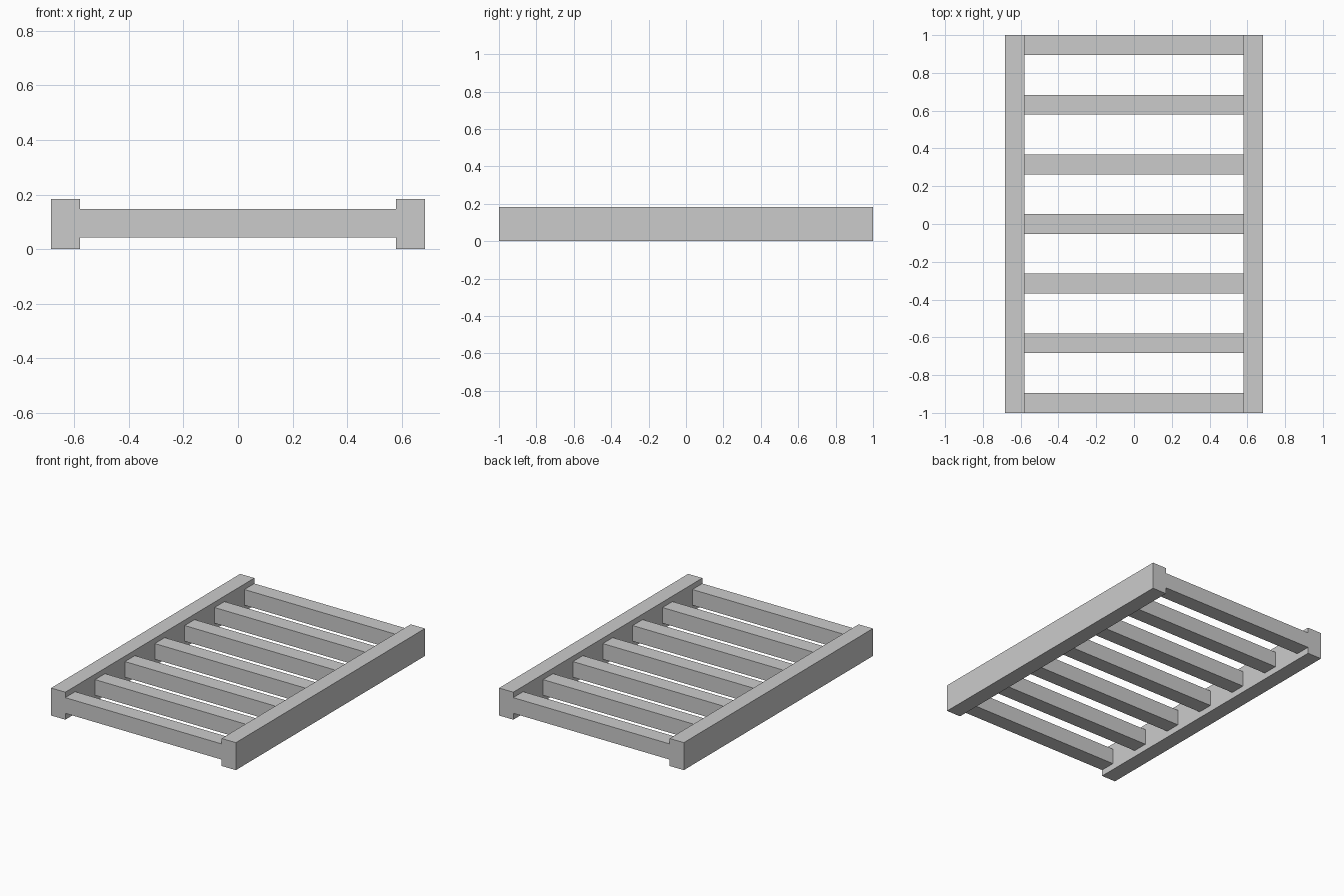
import bpy

if "Cube" in bpy.data.objects:
    bpy.data.objects.remove(bpy.data.objects["Cube"])

RAIL_OUT, RAIL_IN, RAIL_H = 0.684, 0.579, 0.184
RUNG, RUNG_Z, COUNT = 0.105, 0.095, 7


def box(name, center, size):
    bpy.ops.mesh.primitive_cube_add(size=1, location=center)
    ob = bpy.context.object
    ob.name = name
    ob.scale = size
    bpy.ops.object.transform_apply(location=False, rotation=False, scale=True)
    return ob


# Long side rails
for side, label in ((-1, "left"), (1, "right")):
    box(f"{label}_rail", (side * (RAIL_OUT + RAIL_IN) / 2, 0, RAIL_H / 2),
        (RAIL_OUT - RAIL_IN, 2, RAIL_H))

# Evenly spaced cross rungs, end ones flush with the rail ends
step = (2 - RUNG) / (COUNT - 1)
for i in range(COUNT):
    box(f"rung_{i + 1}", (0, -1 + RUNG / 2 + i * step, RUNG_Z),
        (2 * RAIL_IN, RUNG, RUNG))
